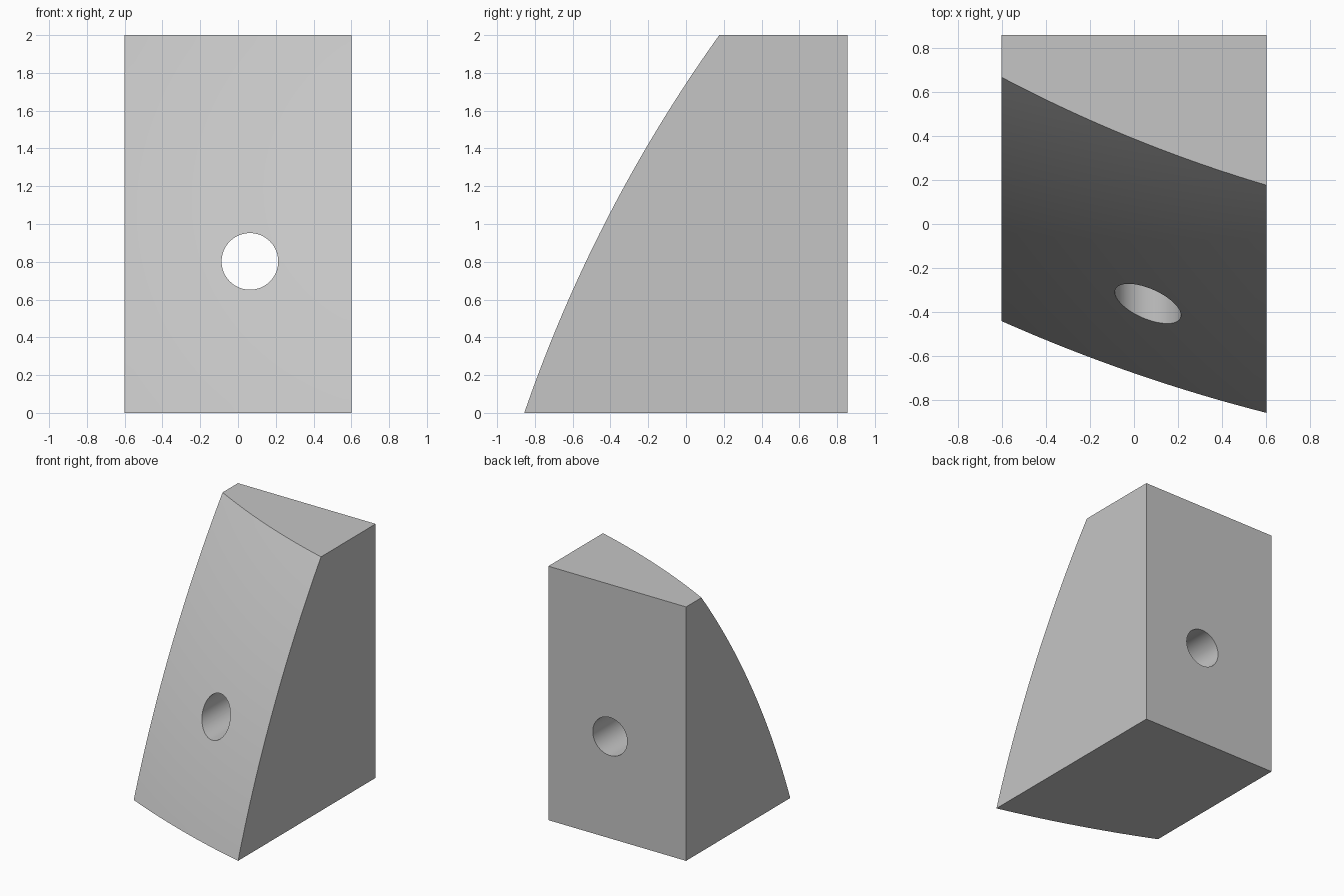
import bpy, bmesh, math
from mathutils import Vector

cube = bpy.data.objects.get("Cube")
if cube:
    bpy.data.objects.remove(cube, do_unlink=True)

HALF_W, BACK, HEIGHT = 0.6, 0.856, 2.0
CENTRE, RADIUS = Vector((2.475, 6.498, -2.53)), 8.0
COLS, ROWS = 24, 40

grey = bpy.data.materials.new("light_grey")
grey.use_nodes = True
grey.diffuse_color = (0.56, 0.56, 0.56, 1)
grey.node_tree.nodes["Principled BSDF"].inputs["Base Color"].default_value = grey.diffuse_color


def front_y(x, z):
    """Depth of the spherical front face."""
    return CENTRE.y - math.sqrt(RADIUS ** 2 - (x - CENTRE.x) ** 2 - (z - CENTRE.z) ** 2)


# Block: spherical front grid closed by flat sides, top, bottom and back
bm = bmesh.new()
grid = []
for j in range(ROWS + 1):
    z = HEIGHT * j / ROWS
    xs = [HALF_W * (2 * i / COLS - 1) for i in range(COLS + 1)]
    grid.append([bm.verts.new((x, front_y(x, z), z)) for x in xs])
for j in range(ROWS):
    for i in range(COLS):
        bm.faces.new((grid[j][i], grid[j][i + 1], grid[j + 1][i + 1], grid[j + 1][i]))

bl, br, tr, tl = [bm.verts.new((x, BACK, z)) for x, z in
                  ((-HALF_W, 0), (HALF_W, 0), (HALF_W, HEIGHT), (-HALF_W, HEIGHT))]
bm.faces.new((bl, br, tr, tl))
bm.faces.new(grid[0] + [br, bl])
bm.faces.new(grid[-1] + [tr, tl])
bm.faces.new([row[0] for row in grid] + [tl, bl])
bm.faces.new([row[-1] for row in grid] + [tr, br])
bmesh.ops.recalc_face_normals(bm, faces=bm.faces[:])

mesh = bpy.data.meshes.new("wedge_block")
bm.to_mesh(mesh)
bm.free()
mesh.materials.append(grey)
block = bpy.data.objects.new("wedge_block", mesh)
bpy.context.collection.objects.link(block)

# Round hole running straight from front to back
bpy.ops.mesh.primitive_cylinder_add(vertices=64, radius=0.15, depth=4,
                                    location=(0.063, 0, 0.802),
                                    rotation=(math.pi / 2, 0, 0))
cutter = bpy.context.object
cutter.name = "hole_cutter"
cutter.hide_render = True
cutter.data.materials.append(grey)

bpy.ops.object.select_all(action="DESELECT")
block.select_set(True)
bpy.context.view_layer.objects.active = block
cut = block.modifiers.new("hole", "BOOLEAN")
cut.operation = "DIFFERENCE"
cut.solver = "EXACT"
cut.object = cutter
bpy.ops.object.modifier_apply(modifier=cut.name)
bpy.data.objects.remove(cutter, do_unlink=True)

bpy.ops.object.shade_smooth_by_angle(angle=math.radians(25))
